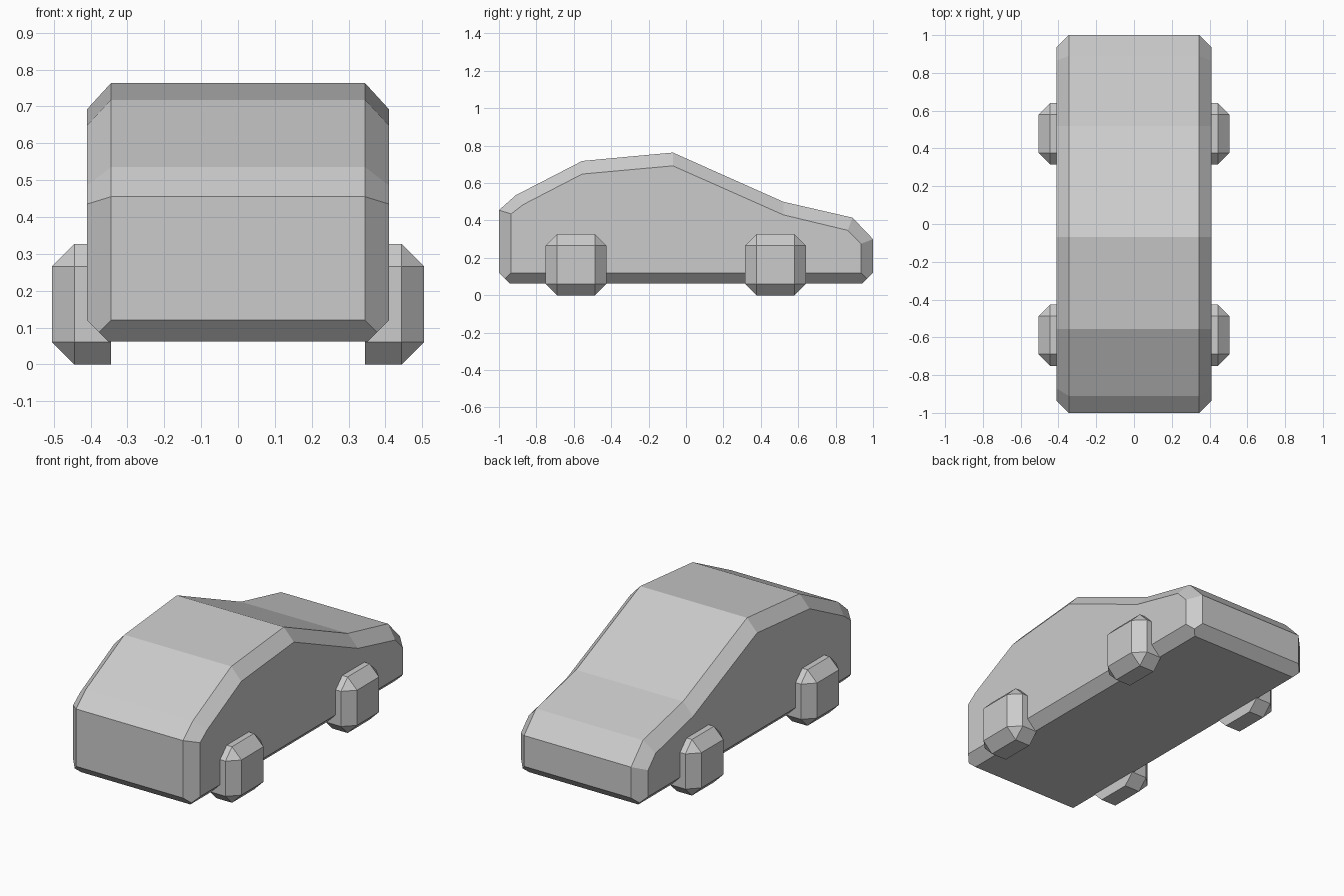
import bpy, bmesh

if "Cube" in bpy.data.objects:
    bpy.data.objects.remove(bpy.data.objects["Cube"])


def finish(bm, name):
    bmesh.ops.recalc_face_normals(bm, faces=bm.faces[:])
    mesh = bpy.data.meshes.new(name)
    bm.to_mesh(mesh)
    bm.free()
    obj = bpy.data.objects.new(name, mesh)
    bpy.context.collection.objects.link(obj)
    return obj


# Car body: (y, z) centre outline, and the inset outline of the side panels
OUTER = [(-1, .12), (-1, .455), (-.91, .535), (-.555, .718), (-.07, .763),
         (.52, .50), (.89, .415), (1, .30), (1, .12)]
INNER = [(-.935, .12), (-.935, .435), (-.87, .485), (-.555, .648), (-.07, .692),
         (.52, .43), (.865, .347), (.935, .275), (.935, .12)]

bm = bmesh.new()
sides = []
for s in (1, -1):
    def loop(x, pts):
        return [bm.verts.new((s * x, y, z)) for y, z in pts]
    outer = loop(.345, OUTER)
    inner = loop(.41, INNER)
    corner = loop(.3775, [(-.9675, .0875), (.9675, .0875)])
    floor = loop(.352, [(-.942, .062), (.942, .062)])
    # side panel, chamfer strip and lower corners
    bm.faces.new(inner)
    for i in range(len(outer) - 1):
        bm.faces.new((outer[i], outer[i + 1], inner[i + 1], inner[i]))
    bm.faces.new((outer[0], inner[0], corner[0]))
    bm.faces.new((outer[-1], inner[-1], corner[1]))
    bm.faces.new((inner[0], inner[-1], corner[1], floor[1], floor[0], corner[0]))
    sides.append((outer, corner, floor))

# panels running across the car
(ro, rc, rf), (lo, lc, lf) = sides
for i in range(len(ro) - 1):
    bm.faces.new((ro[i], ro[i + 1], lo[i + 1], lo[i]))
for o, k in ((0, 0), (-1, 1)):
    bm.faces.new((ro[o], rc[k], rf[k], lf[k], lc[k], lo[o]))
bm.faces.new((rf[0], rf[1], lf[1], lf[0]))
finish(bm, "car_body")


# Wheels: boxes chamfered everywhere except around the flat inner face
def wheel(name, side, y):
    bm = bmesh.new()
    bmesh.ops.create_cube(bm, size=1)
    for v in bm.verts:
        v.co = (side * (.425 + v.co.x * side * .16),
                y + v.co.y * .325, .1635 + v.co.z * .327)
    edges = [e for e in bm.edges if any(abs(v.co.x) > .4 for v in e.verts)]
    bmesh.ops.bevel(bm, geom=edges, offset=.061, offset_type='OFFSET',
                    segments=1, profile=.5, affect='EDGES')
    finish(bm, name)


for side, label in ((1, "right"), (-1, "left")):
    wheel("front_wheel_" + label, side, -.588)
    wheel("rear_wheel_" + label, side, .478)
